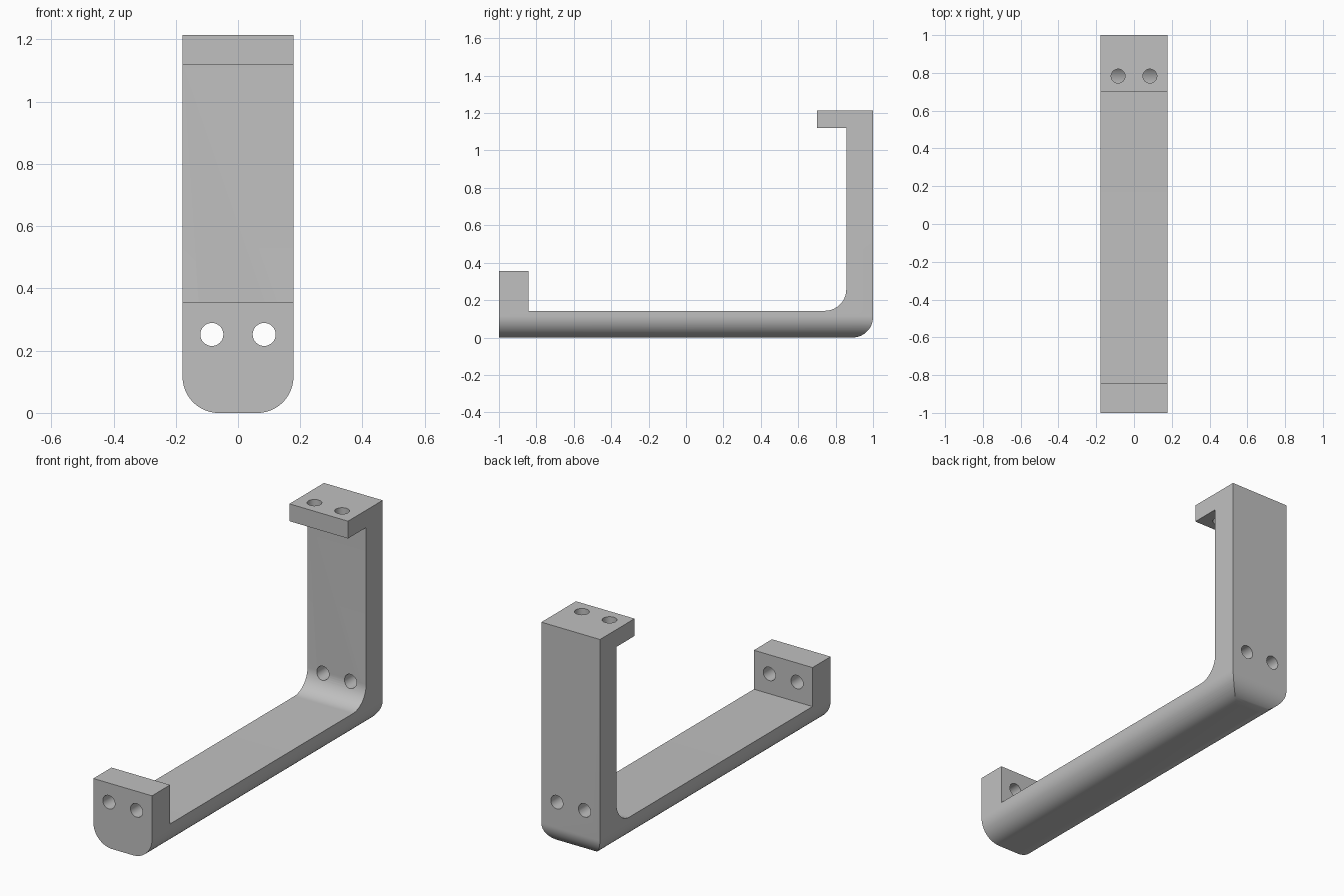
import bpy, bmesh, math
from mathutils import Vector

cube = bpy.data.objects.get("Cube")
if cube:
    bpy.data.objects.remove(cube)

W, TOP = 0.178, 1.215       # half width, overall height
HOLE_X, HOLE_R = 0.084, 0.037

grey = bpy.data.materials.new("plain grey")
grey.use_nodes = True
grey.diffuse_color = (0.53, 0.53, 0.53, 1)
grey.node_tree.nodes["Principled BSDF"].inputs["Base Color"].default_value = grey.diffuse_color


def arc(cx, cy, r, start, end, steps=16):
    angles = [math.radians(start + (end - start) * i / steps) for i in range(steps + 1)]
    return [(cx + r * math.cos(a), cy + r * math.sin(a)) for a in angles]


def extrude(name, points, place, vector):
    """Prism made from a 2D outline placed in space and swept along a vector."""
    bm = bmesh.new()
    face = bm.faces.new([bm.verts.new(place(u, v)) for u, v in points])
    swept = bmesh.ops.extrude_face_region(bm, geom=[face])["geom"]
    bmesh.ops.translate(bm, vec=Vector(vector),
                        verts=[g for g in swept if isinstance(g, bmesh.types.BMVert)])
    bmesh.ops.recalc_face_normals(bm, faces=bm.faces[:])
    mesh = bpy.data.meshes.new(name)
    bm.to_mesh(mesh)
    bm.free()
    mesh.materials.append(grey)
    obj = bpy.data.objects.new(name, mesh)
    bpy.context.collection.objects.link(obj)
    return obj


def combine(target, cutter, operation):
    cutter.hide_render = True
    mod = target.modifiers.new(operation, "BOOLEAN")
    mod.operation, mod.solver, mod.object = operation, "EXACT", cutter
    bpy.context.view_layer.objects.active = target
    bpy.ops.object.modifier_apply(modifier=mod.name)
    bpy.data.objects.remove(cutter)


# Side outline: front lip, floor, filleted corner, back wall and top lip
side = [(-1, 0)] + arc(0.89, 0.11, 0.11, -90, 0)
side += [(1, TOP), (0.70, TOP), (0.70, 1.12), (0.857, 1.12)]
side += arc(0.742, 0.258, 0.115, 0, -90)
side += [(-0.843, 0.143), (-0.843, 0.357), (-1, 0.357)]
bracket = extrude("bracket", side, lambda u, v: (-W, u, v), (2 * W, 0, 0))

# Rounded lower long edges
r = 0.116
front = arc(-W + r, r, r, 180, 270) + arc(W - r, r, r, 270, 360)
front += [(W, TOP + 0.1), (-W, TOP + 0.1)]
# Slightly wider above the rounding so the flat sides do not coincide
front = [(x * 1.0005, z - 0.0001) for x, z in front]
envelope = extrude("rounding_envelope", front, lambda u, v: (u, -1.1, v), (0, 2.2, 0))
combine(bracket, envelope, "INTERSECT")

# Pairs of screw holes: through the front lip and back wall, and the top lip
for x in (-HOLE_X, HOLE_X):
    circle = arc(0, 0, HOLE_R, 0, 360, 32)[:-1]
    through = extrude("wall_hole", circle, lambda u, v: (x + u, -1.1, 0.252 + v), (0, 2.2, 0))
    combine(bracket, through, "DIFFERENCE")
    down = extrude("top_hole", circle, lambda u, v: (x + u, 0.783 + v, 1.0), (0, 0, 0.4))
    combine(bracket, down, "DIFFERENCE")

bpy.ops.object.select_all(action="DESELECT")
bracket.select_set(True)
bpy.context.view_layer.objects.active = bracket
bpy.ops.object.shade_smooth_by_angle(angle=math.radians(30))
